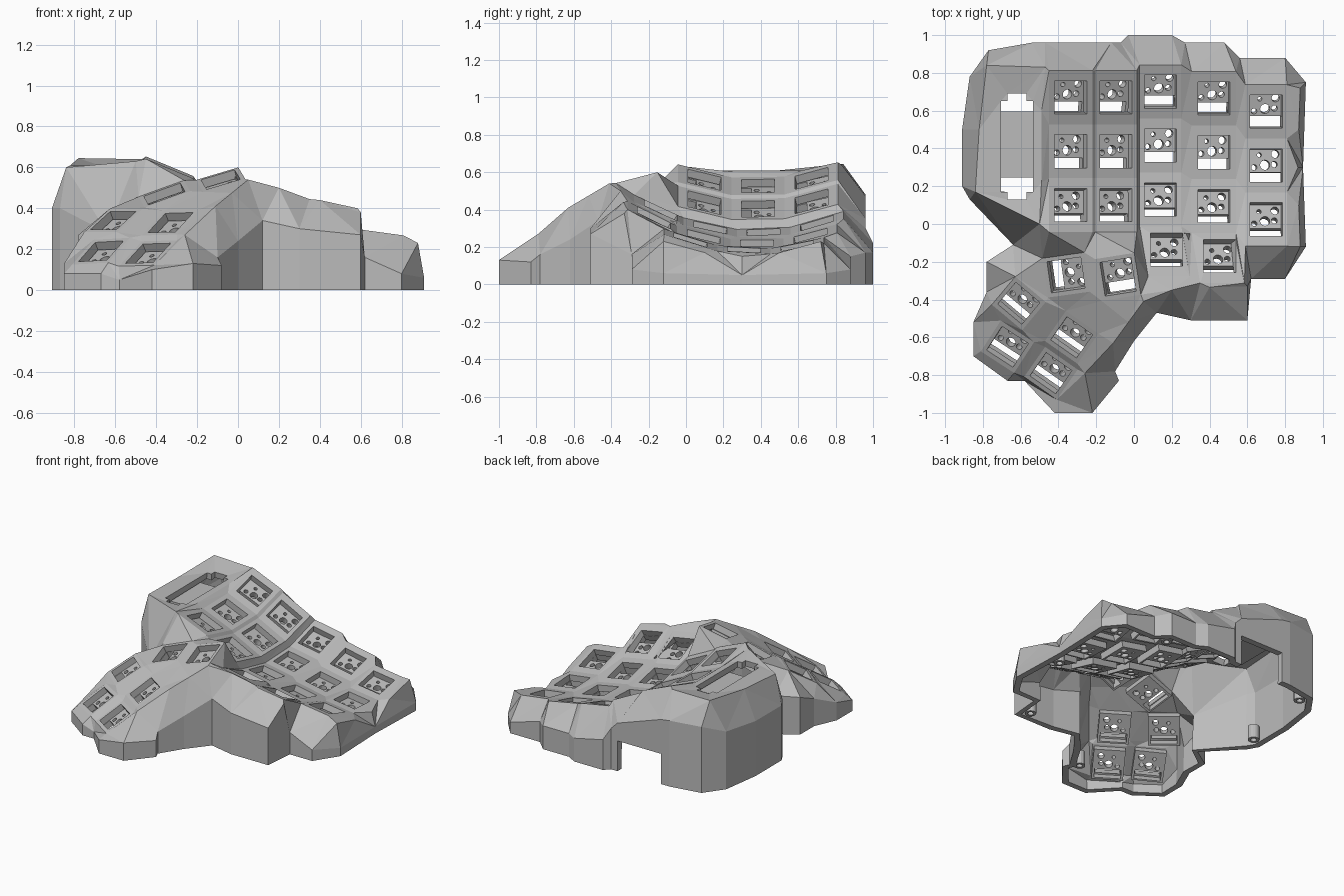
import bpy
from math import sin, cos, pi, radians
from mathutils import Vector, Matrix
from mathutils.geometry import delaunay_2d_cdt

cube = bpy.data.objects.get("Cube")
if cube:
    bpy.data.objects.remove(cube, do_unlink=True)

grey = bpy.data.materials.new("printed grey")
grey.use_nodes = True
grey.diffuse_color = (0.5, 0.5, 0.5, 1)
grey.node_tree.nodes["Principled BSDF"].inputs["Base Color"].default_value = grey.diffuse_color


def add_object(name, mesh, thickness, matrix=Matrix()):
    obj = bpy.data.objects.new(name, mesh)
    bpy.context.collection.objects.link(obj)
    obj.matrix_world = matrix
    mod = obj.modifiers.new("thickness", "SOLIDIFY")
    mod.thickness = thickness
    mod.offset = -1


def sheet(name, solids, cutouts, strays=(), skirt=None):
    """Faceted surface inside the first loop; skirt(a, b) gives the wall foot height."""
    points, loops = [], []
    for loop in solids + cutouts:
        loops.append(list(range(len(points), len(points) + len(loop))))
        points += [Vector(p) for p in loop]
    points += [Vector(p) for p in strays]
    flat, _, tris, origin, _, owners = delaunay_2d_cdt(
        [p.xy for p in points], [], loops, 1, 1e-4, True)
    verts, lookup = [], {}
    for i, (p, src) in enumerate(zip(flat, origin)):
        near = points[src[0]] if src else min(points, key=lambda q: (q.xy - p).length)
        verts.append((p.x, p.y, near.z))
        lookup.update((s, i) for s in src)
    faces = [t for t, own in zip(tris, owners)
             if 0 in own and all(o < len(solids) for o in own)]
    if skirt:
        feet = {}

        def foot(i, z):
            if (i, z) not in feet:
                feet[i, z] = len(verts)
                verts.append((verts[i][0], verts[i][1], z))
            return feet[i, z]
        rim = [lookup[i] for i in loops[0]]
        for a, b in zip(rim, rim[1:] + rim[:1]):
            z = skirt(verts[a], verts[b])
            faces.append((a, foot(a, z), foot(b, z), b))
    mesh = bpy.data.meshes.new(name)
    mesh.from_pydata(verts, [], faces)
    mesh.materials.append(grey)
    return mesh


def circle(x, y, r, z=0.0, n=16):
    return [(x + r * cos(2 * pi * i / n), y + r * sin(2 * pi * i / n), z) for i in range(n)]


def rect(x, y, w, h, z=0.0):
    return [(x + i * w, y + j * h, z) for i, j in ((-1, -1), (1, -1), (1, 1), (-1, 1))]


# Outer shoulder of the case, counter-clockwise from the left side
outline = [
    (-.91, .2, .4), (-.87, .13, .4), (-.64, -.11, .28), (-.78, -.2, .27), (-.78, -.36, .2),
    (-.85, -.52, .13), (-.85, -.7, .08), (-.67, -.83, .08), (-.58, -.83, .05), (-.42, -1, .1),
    (-.22, -1, .13), (-.08, -.83, .12), (-.1, -.78, .16), (0, -.62, .24), (.12, -.47, .34),
    (.3, -.51, .3), (.6, -.51, .27), (.62, -.29, .16), (.8, -.29, .08), (.91, -.12, .06),
    (.895, .3, .05), (.91, .75, .06), (.8, .88, .08), (.56, .88, .15), (.48, .96, .17),
    (.27, .96, .17), (.2, 1, .17), (-.03, 1, .22), (-.07, .96, .3), (-.12, .96, .35),
    (-.47, .96, .47), (-.54, .96, .48), (-.77, .92, .48), (-.87, .78, .42), (-.91, .5, .4)]
cells, holes, frames = [], [], []


def add_key(x, y, z, sx, sy, turn, hw, hh):
    """Square key opening on a sloped patch, plus the frame used by its socket."""
    def spot(u, v):
        dx, dy = u * cos(turn) - v * sin(turn), u * sin(turn) + v * cos(turn)
        return Vector((x + dx, y + dy, z + sx * dx + sy * dy))
    holes.append([spot(u, v) for u, v, _ in rect(0, 0, hw, hh)])
    c = spot(0, 0)
    u = (spot(1, 0) - c).normalized()
    n = u.cross(spot(0, 1) - c).normalized()
    frames.append(Matrix.Translation(c - n * 0.05) @ Matrix((u, n.cross(u), n)).transposed().to_4x4())
    return spot


# Finger columns: left x, right x, left z, right z, y of the back key, key count
PITCH, MID, BOW = .285, .37, .45
columns = [(-.45, -.22, .565, .47, .67, 3), (-.205, .015, .45, .34, .67, 3),
           (.03, .25, .29, .25, .70, 4), (.305, .54, .235, .19, .665, 4),
           (.59, .81, .19, .16, .595, 3)]
for xl, xr, zl, zr, back, count in columns:
    for k in range(count):
        last = k == 3
        shift = .045 * last
        y = back - PITCH * k + .02 * last
        y0, y1 = y - PITCH / 2, back - PITCH * (k - .5)
        lift = [BOW * (q - MID) ** 2 for q in (y0, y1)]
        cells.append([(xl + shift, y0, zl + lift[0]), (xr + shift, y0, zr + lift[0]),
                      (xr, y1, zr + lift[1]), (xl, y1, zl + lift[1])])
        add_key((xl + xr) / 2 + shift * .7, y, (zl + zr + sum(lift)) / 2, (zr - zl) / (xr - xl),
                (lift[1] - lift[0]) / (y1 - y0), 0, .085, .088)

# Thumb cluster: x, y, z, slope x, slope y, turn in degrees, half height
thumbs = [(-.085, -.28, .54, .25, .3, 9, .09), (-.36, -.27, .47, .32, .3, -82, .09),
          (-.61, -.42, .34, .38, .45, -40, .075), (-.67, -.65, .19, .38, .5, -33, .075),
          (-.33, -.6, .33, .38, .5, -35, .075), (-.44, -.79, .18, .38, .5, -35, .075)]
for x, y, z, sx, sy, turn, hh in thumbs:
    spot = add_key(x, y, z, sx, sy, radians(turn), .083, hh)
    cells.append([spot(u, v) for u, v, _ in rect(0, 0, .105, hh + .022)])

# Raised display panel with a cross shaped window
cells.append([(-.84, .17, .6), (-.5, 0, .63), (-.49, .22, .605), (-.49, .6, .605),
              (-.47, .83, .64), (-.78, .84, .645), (-.82, .5, .61)])
half = [(.05, -.28), (.05, -.24), (.085, -.24), (.085, .24), (.05, .24), (.05, .28)]
holes.append([(-.62 + s * x, .41 + s * y, .608) for s in (1, -1) for x, y in half])

# Ridge points that shape the webs between parts
ridges = [(.05, -.41, .54), (-.03, -.52, .475), (-.11, -.63, .41), (-.26, -.79, .27),
          (.2, -.35, .5), (.4, -.335, .44), (.6, -.33, .38),
          (.88, -.12, .23), (.872, .1, .17), (.868, .3, .15), (.872, .5, .17), (.88, .72, .23)]


def foot_height(a, b):
    """Cable opening in the back wall, ground elsewhere."""
    return .22 if a[1] > .95 and abs((a[0] + b[0]) / 2 + .295) < .02 else 0.0


add_object("case_shell", sheet("case_shell", [outline] + cells, holes, ridges, foot_height), .045)

# Switch sockets under the openings
socket = sheet("switch_socket", [rect(0, 0, .105, .11)], [
    rect(0, -.067, .088, .032), circle(0, .005, .026), circle(.05, .008, .016),
    circle(-.058, -.008, .015), circle(.055, .063, .021), circle(-.03, .058, .012)])
for i, frame in enumerate(frames):
    add_object(f"switch_socket_{i + 1}", socket, .045, frame)

# Display tray below the window
tray = sheet("display_tray", [rect(-.62, .42, .1, .175, .555)], [])
add_object("display_tray", tray, .02)

# Screw bosses standing on the ground inside the wall
boss = sheet("screw_boss", [circle(0, 0, .038, .1)], [circle(0, 0, .02, .1)])
for i, (x, y) in enumerate([(.53, -.43), (-.16, -.75), (-.82, .25), (-.72, .84), (.45, .87), (.81, .2)]):
    add_object(f"screw_boss_{i + 1}", boss, .1, Matrix.Translation((x, y, 0)))
